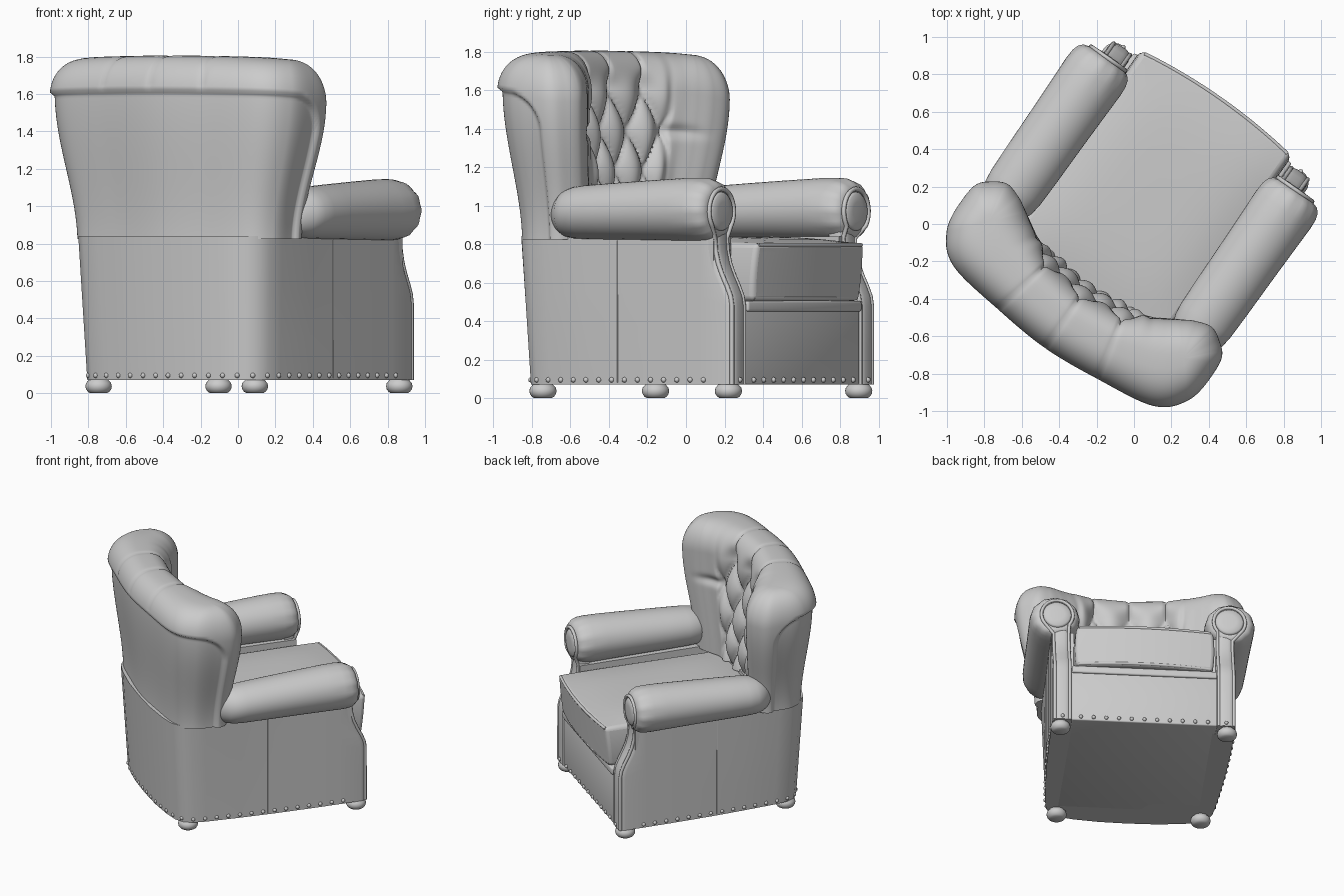
import bpy, bmesh, math
from mathutils import Vector, Matrix

if "Cube" in bpy.data.objects:
    bpy.data.objects.remove(bpy.data.objects["Cube"])

# The whole chair is built facing +y, then turned in plan
TURN = Matrix.Rotation(math.radians(-35), 4, 'Z') @ Matrix.Translation((-0.01, 0, 0))


def add(name, bm, angle=40):
    bmesh.ops.recalc_face_normals(bm, faces=bm.faces)
    me = bpy.data.meshes.new(name)
    bm.to_mesh(me)
    bm.free()
    ob = bpy.data.objects.new(name, me)
    bpy.context.collection.objects.link(ob)
    ob.matrix_world = TURN
    bpy.ops.object.select_all(action='DESELECT')
    ob.select_set(True)
    bpy.context.view_layer.objects.active = ob
    bpy.ops.object.shade_smooth_by_angle(angle=math.radians(angle))
    return ob


def loft(name, rings, caps=True, angle=40):
    bm = bmesh.new()
    vs = [[bm.verts.new(p) for p in r] for r in rings]
    n = len(vs[0])
    for a, b in zip(vs, vs[1:]):
        for i in range(n):
            bm.faces.new((a[i], a[(i + 1) % n], b[(i + 1) % n], b[i]))
    bm.faces.new(vs[0])
    if caps:
        bm.faces.new(vs[-1])
    else:
        bmesh.ops.remove_doubles(bm, verts=bm.verts, dist=1e-4)
    return add(name, bm, angle)


def box(name, x, y0, y1, z0, z1, bevel):
    bm = bmesh.new()
    bmesh.ops.create_cube(bm, size=1)
    for v in bm.verts:
        v.co = (v.co.x * 2 * x, y0 + (v.co.y + .5) * (y1 - y0), z0 + (v.co.z + .5) * (z1 - z0))
    bmesh.ops.bevel(bm, geom=bm.edges[:], offset=bevel, segments=3, profile=.5, affect='EDGES')
    return add(name, bm)


def pipe(name, pts, r):
    cu = bpy.data.curves.new(name, 'CURVE')
    cu.dimensions = '3D'
    cu.bevel_depth, cu.bevel_resolution, cu.use_fill_caps = r, 2, True
    sp = cu.splines.new('POLY')
    sp.points.add(len(pts) - 1)
    for q, p in zip(sp.points, pts):
        q.co = (*p, 1)
    ob = bpy.data.objects.new(name, cu)
    bpy.context.collection.objects.link(ob)
    ob.matrix_world = TURN


def smooth(a, b, x):
    t = max(0, min(1, (x - a) / (b - a)))
    return t * t * (3 - 2 * t)


def catmull(c, per):
    n, out = len(c), []
    for i in range(n):
        p0, p1, p2, p3 = (Vector(c[(i + k) % n]) for k in (-1, 0, 1, 2))
        for j in range(per):
            t = j / per
            out.append(.5 * (2 * p1 + (p2 - p0) * t + (2 * p0 - 5 * p1 + 4 * p2 - p3) * t * t
                             + (3 * p1 - p0 - 3 * p2 + p3) * t ** 3))
    return out


# Winged back: horizontal U-shaped slices, outer line first, then the inner line
half = [(0, -.795), (.32, -.77), (.64, -.72), (.772, -.595), (.795, -.43), (.775, -.29),
        (.68, -.215), (.58, -.235), (.5, -.28), (.41, -.335), (.24, -.41), (0, -.44)]
PER = 16
plan = catmull(half + [(-x, y) for x, y in half[-2:0:-1]], PER)
N = len(plan)


def back_ring(z, phi):
    kz = smooth(.8, 1.6, z)
    kx, ky = .83 + .17 * kz, .78 + .22 * kz
    P = [Vector((p.x * kx, -.5 + (p.y + .5) * ky)) for p in plan]
    ring = []
    for i, p in enumerate(P):
        t = i / PER
        t = 22 - t if t > 11 else t
        inner = t > 5.5
        u = 11 - t if inner else t
        k = int(min(u, 3.0) * PER + .5)
        k = k if i <= N / 2 else (N - k) % N
        mid = (P[k] + P[(N // 2 - k) % N]) / 2
        away = (p - mid).normalized()
        pleat = math.exp(-((u - round(u)) / .05) ** 2) if u < 1.4 and z > 1.62 else 0
        if inner:
            # diamond tufting, running into pleats near the top; face leans backwards
            fade = 1 - smooth(1.5, 1.85, u)
            if z < 1.58:
                a, b = u + (z - 1.38) / .4, u - (z - 1.38) / .4
                h = math.sqrt(abs(math.cos(math.pi * a) * math.cos(math.pi * b)) + .006)
            else:
                h = abs(math.sin(math.pi * u)) ** (1 - .75 * smooth(1.58, 1.72, z))
            d = (.015 - .07 * (1 - h) * (1 - .6 * smooth(1.6, 1.72, z))) * fade
            d += (.05 - .08 * smooth(.9, 1.75, z)) * (1 - smooth(.8, 2.2, u))
            if u > 1.5:
                d -= .025 * math.exp(-((z - 1.38) / .03) ** 2) * (1 - smooth(1.5, 4.5, u))
        else:
            # flat outside panel framed by the rolled edge
            du, dz = (4.4 - u) * .15, 1.61 - z
            e = .2 - math.hypot(.2 - du, .2 - dz) if du < .2 and dz < .2 else min(du, dz)
            d = (.022 - .028 * smooth(0, .025, e)) * (1 - smooth(4.5, 5.5, u)) - .006 * pleat
        q = mid + (p + away * d - mid) * max(0, math.cos(phi)) ** .75
        w = min(u, 3) + (min(u, 5) - min(u, 3)) * math.cos(phi)
        zz = z + .015 * kz * (1 - (w / 2.2) ** 2 * .7) - .006 * pleat * math.sin(phi)
        ring.append((q.x, q.y, zz))
    return ring


levels = [(.825 + .765 * i / 64, 0) for i in range(65)]
levels += [(1.59 + .2 * math.sin(f), f) for f in (math.pi / 2 * i / 16 for i in range(1, 17))]
loft("winged_back", [back_ring(z, f) for z, f in levels], caps=False, angle=80)

# Base shell: U-shaped wall wrapping the sides and rear
outer = [(0, -.695), (.2, -.69), (.38, -.67), (.49, -.645), (.55, -.605), (.585, -.54),
         (.6, -.45), (.62, -.2), (.635, .05), (.645, .35), (.648, .62)]
inner = [(.49, .62), (.49, -.4), (0, -.4)]


def base_pt(x, y, z):
    k = 1 + .065 * (z - .07) / .77 * max(0, -y / .65)
    return (x * k, y * k, z)


wall = outer + inner
wall += [(-x, y) for x, y in wall[-2:0:-1]]
loft("base_shell", [[base_pt(x, y, z) for x, y in wall] for z in (.07, .3, .55, .84)])

# Front panel with its top rail
box("front_panel", .515, -.5, .735, .07, .48, .01)
box("front_rail", .515, .3, .75, .45, .505, .012)

# Seat cushion with crowned top, bowed front and piping
bm = bmesh.new()
bmesh.ops.create_cube(bm, size=2)
bmesh.ops.subdivide_edges(bm, edges=bm.edges[:], cuts=11, use_grid_fill=True)
for v in bm.verts:
    x, y, z = v.co
    v.co = (x * (.482 + .012 * (1 - z * z)),
            .165 + y * .605 + max(0, y) * (.035 * (1 - x * x) + .015 * z),
            .655 + z * .15 + (.035 * (1 - x ** 4) * (1 - y ** 4) if z > 0 else 0))
cushion = add("seat_cushion", bm)
bev = cushion.modifiers.new("soft_edges", 'BEVEL')
bev.width, bev.segments, bev.limit_method, bev.angle_limit = .03, 4, 'ANGLE', math.radians(50)
for z, y in ((.795, .777), (.52, .747)):
    pipe("cushion_piping", [(x * .0465, y + .035 * (1 - (x / 10) ** 2), z) for x in range(-10, 11)], .011)

# Front line of the posts: straight, then sweeping back under the arm
sweep = [(.07, .74), (.25, .74), (.48, .74), (.53, .731), (.58, .709), (.64, .678),
         (.7, .653), (.76, .638), (.83, .632), (.92, .635)]


def post_ring(s, z, f):
    pts = [(-.068, .54)]
    pts += [(-.02 - .048 * math.cos(a), f - .048 + .048 * math.sin(a))
            for a in (math.pi / 8 * i for i in range(5))]
    pts += [(-x, y) for x, y in pts[::-1]]
    return [(s * (.58 + x), y, z) for x, y in pts]


def tube(name, s, cx, rows, ripple=0, seg=48):
    rings = []
    for y, cz, rx, rz, r in rows:
        ring = []
        for i in range(seg):
            a = math.tau * i / seg
            k = 1 + ripple * r * math.cos(12 * a)
            ring.append((s * (cx + rx * k * math.cos(a)), y, cz + rz * k * math.sin(a)))
        rings.append(ring)
    loft(name, rings, angle=50)


for s, side in ((1, "right"), (-1, "left")):
    # Rolled arm, tucked under the wing, pleated at the front, with a round facing
    tube(side + "_arm", s, .62,
         [(-.4, .955, .05, .06, 0), (-.36, .957, .09, .1, 0), (-.32, .96, .13, .122, 0),
          (-.27, .963, .152, .134, 0), (-.2, .966, .161, .14, 0), (-.05, .97, .165, .146, 0),
          (.2, .976, .169, .155, 0), (.42, .98, .174, .163, 0), (.52, .98, .176, .164, .2),
          (.575, .979, .171, .16, .7), (.61, .976, .159, .149, 1), (.632, .974, .139, .134, 1),
          (.64, .972, .115, .113, 0)], ripple=.02)
    tube(side + "_arm_facing", s, .61,
         [(.6, .97, .1, .1, 0), (.645, .97, .1, .1, 0), (.655, .97, .088, .09, 0),
          (.66, .97, .05, .05, 0)])
    loft(side + "_front_post", [post_ring(s, z, f) for z, f in sweep])

    # Piping running up the post, round the scroll and down again
    up = [(.527, f - .012, z) for z, f in sweep[:-1]]
    down = [(.633, f - .012, z) for z, f in sweep[-2::-1]]
    arc = [(.61 + .112 * math.cos(a), .645, .97 + .117 * math.sin(a))
           for a in (math.radians(220 - 13 * i) for i in range(21))]
    pipe(side + "_arm_piping", [(s * x, y, z) for x, y, z in up + arc + down], .012)

    # Vertical seam on the side
    pipe(side + "_side_seam", [(s * .633, 0, .08), (s * .633, 0, .82)], .004)

    # Bun feet
    for part, fx, fy in (("front", .59, .675), ("rear", .51, -.557)):
        prof = [(0, .045), (.008, .058), (.022, .068), (.038, .071), (.054, .067), (.068, .055), (.08, .045)]
        loft(f"{side}_{part}_foot",
             [[(s * fx + r * math.cos(math.tau * i / 24), fy + r * math.sin(math.tau * i / 24), z)
               for i in range(24)] for z, r in prof])

# Nail heads along the bottom edge, evenly spaced around shell and front
spots, carry = [], .04
for a, b in zip(outer, outer[1:]):
    a, b = Vector(a), Vector(b)
    length = (b - a).length
    while carry < length:
        q = a.lerp(b, carry / length)
        spots += [(q.x, q.y), (-q.x, q.y)]
        carry += .085
    carry -= length
spots += [(-.45 + .09 * i, .737) for i in range(11)] + [(.58, .74), (-.58, .74)]
bm = bmesh.new()
for x, y in spots:
    bmesh.ops.create_uvsphere(bm, u_segments=10, v_segments=6, radius=.014,
                              matrix=Matrix.Translation((x, y, .095)))
add("nail_heads", bm)
